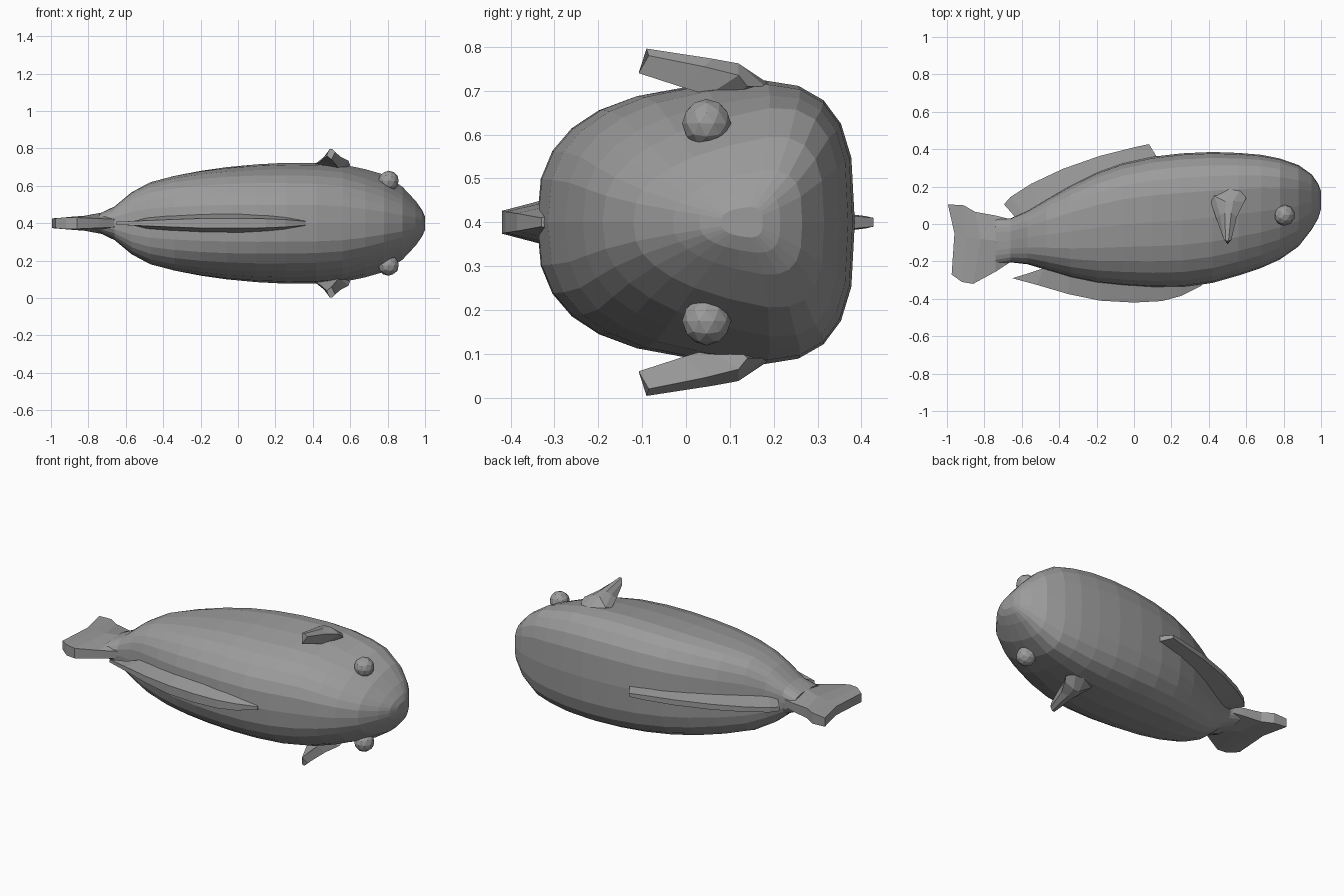
import bpy, bmesh, math

ZC = 0.4  # the fish's plane of symmetry is z = 0.4

grey = bpy.data.materials.new("dark_grey")
grey.diffuse_color = (0.33, 0.33, 0.33, 1)


def loft(name, rings):
    """Skin a list of equal-length point loops and cap both ends."""
    bm = bmesh.new()
    loops = [[bm.verts.new(p) for p in ring] for ring in rings]
    n = len(loops[0])
    for a, b in zip(loops, loops[1:]):
        for i in range(n):
            j = (i + 1) % n
            bm.faces.new((a[i], a[j], b[j], b[i]))
    bm.faces.new(loops[0][::-1])
    bm.faces.new(loops[-1])
    bmesh.ops.recalc_face_normals(bm, faces=bm.faces)
    me = bpy.data.meshes.new(name)
    bm.to_mesh(me)
    bm.free()
    me.materials.append(grey)
    ob = bpy.data.objects.new(name, me)
    bpy.context.collection.objects.link(ob)
    return ob


def body_ring(x, top, bottom, half, egg, n=24):
    """Squarish egg section, wider toward the back (+y)."""
    cy, hy = (top + bottom) / 2, (top - bottom) / 2
    pts = []
    for i in range(n):
        a = 2 * math.pi * i / n
        c, s = math.cos(a), math.sin(a)
        e = 0.66 if c > 0 else 0.74
        y = math.copysign(abs(c) ** e, c)
        z = math.copysign(abs(s) ** e, s)
        pts.append((x, cy + hy * y, ZC + half * z * (1 + egg * (y - 0.35))))
    return pts


def fin_ring(x, tip, tip_t, xb, base, base_t):
    """Four-point fin section: thin edge at the tip, thicker at the base."""
    return [(x, tip, ZC - tip_t), (x, tip, ZC + tip_t),
            (xb, base, ZC + base_t), (xb, base, ZC - base_t)]


# body: x, top y, bottom y, half width, egg shape
loft("body", [body_ring(*s) for s in [
    (1.00, .175, .08, .035, .2), (0.985, .215, .03, .07, .25), (0.95, .265, -.03, .12, .3),
    (0.88, .315, -.12, .195, .3), (0.78, .35, -.19, .262, .28), (0.68, .37, -.235, .292, .22),
    (0.56, .38, -.275, .318, .17), (0.42, .385, -.315, .328, .15), (0.26, .378, -.338, .328, .14),
    (0.10, .36, -.34, .32, .12), (-0.06, .325, -.33, .305, .1), (-0.20, .275, -.315, .285, .08),
    (-0.34, .205, -.285, .258, .06), (-0.47, .13, -.245, .222, .04), (-0.57, .07, -.215, .165, 0),
    (-0.66, .03, -.205, .09, 0), (-0.74, .03, -.22, .052, 0)]])

# tail fin: (x, y) of upper edge, middle and lower edge, then edge and middle thickness
tail = []
for (xt, yt), (xm, ym), (xl, yl), e, m in [
        ((-.64, .02), (-.64, -.09), (-.64, -.19), .02, .06),
        ((-.74, .045), (-.74, -.09), (-.74, -.255), .025, .055),
        ((-.85, .065), (-.82, -.08), (-.86, -.32), .03, .04),
        ((-.91, .10), (-.90, -.07), (-.92, -.31), .032, .034),
        ((-.995, .105), (-.96, -.05), (-.975, -.27), .026, .026)]:
    tail.append([(xt, yt, ZC - e), (xt, yt, ZC + e), (xm, ym, ZC + m),
                 (xl, yl, ZC + e), (xl, yl, ZC - e), (xm, ym, ZC - m)])
loft("tail_fin", tail)

# dorsal fin
loft("dorsal_fin", [fin_ring(*s) for s in [
    (-.695, .105, .012, -.62, .02, .02), (-.66, .145, .014, -.58, .04, .03),
    (-.55, .215, .015, -.50, .07, .035), (-.38, .295, .016, -.36, .15, .035),
    (-.18, .365, .016, -.18, .24, .035), (0.0, .41, .014, 0.0, .28, .03),
    (.08, .427, .01, .14, .33, .02)]])

# ventral fin
loft("ventral_fin", [fin_ring(*s) for s in [
    (-.65, -.29, .008, -.56, -.262, .012), (-.52, -.325, .013, -.48, -.235, .03),
    (-.35, -.375, .02, -.35, -.25, .045), (-.18, -.41, .026, -.18, -.28, .055),
    (0.0, -.42, .026, 0.0, -.29, .06), (.15, -.412, .024, .15, -.30, .05),
    (.25, -.385, .02, .25, -.30, .04), (.36, -.33, .01, .36, -.29, .02)]])

# paired pectoral fins and eyes, mirrored across the symmetry plane
for side, label in ((1, "upper"), (-1, "lower")):
    fin = [[(.41, .12, .25), (.42, .165, .30), (.51, .19, .315), (.565, .18, .31),
            (.60, .14, .31), (.52, .10, .27)],
           [(.41, .12, .315), (.43, .15, .328), (.49, .12, .362), (.53, .12, .362),
            (.59, .12, .335), (.54, .05, .29)],
           [(.44, .03, .33), (.46, .05, .355), (.485, .06, .373), (.52, .06, .373),
            (.55, .04, .355), (.53, .0, .305)],
           [(.475, -.07, .36), (.48, -.08, .378), (.49, -.09, .396), (.505, -.09, .396),
            (.52, -.085, .38), (.50, -.108, .34)]]
    loft(label + "_pectoral_fin",
         [[(x, y, ZC + side * z) for x, y, z in ring] for ring in fin])
    bpy.ops.mesh.primitive_ico_sphere_add(subdivisions=2, radius=.056,
                                          location=(.805, .047, ZC + side * .225))
    bpy.context.object.name = label + "_eye"
    bpy.context.object.data.materials.append(grey)
